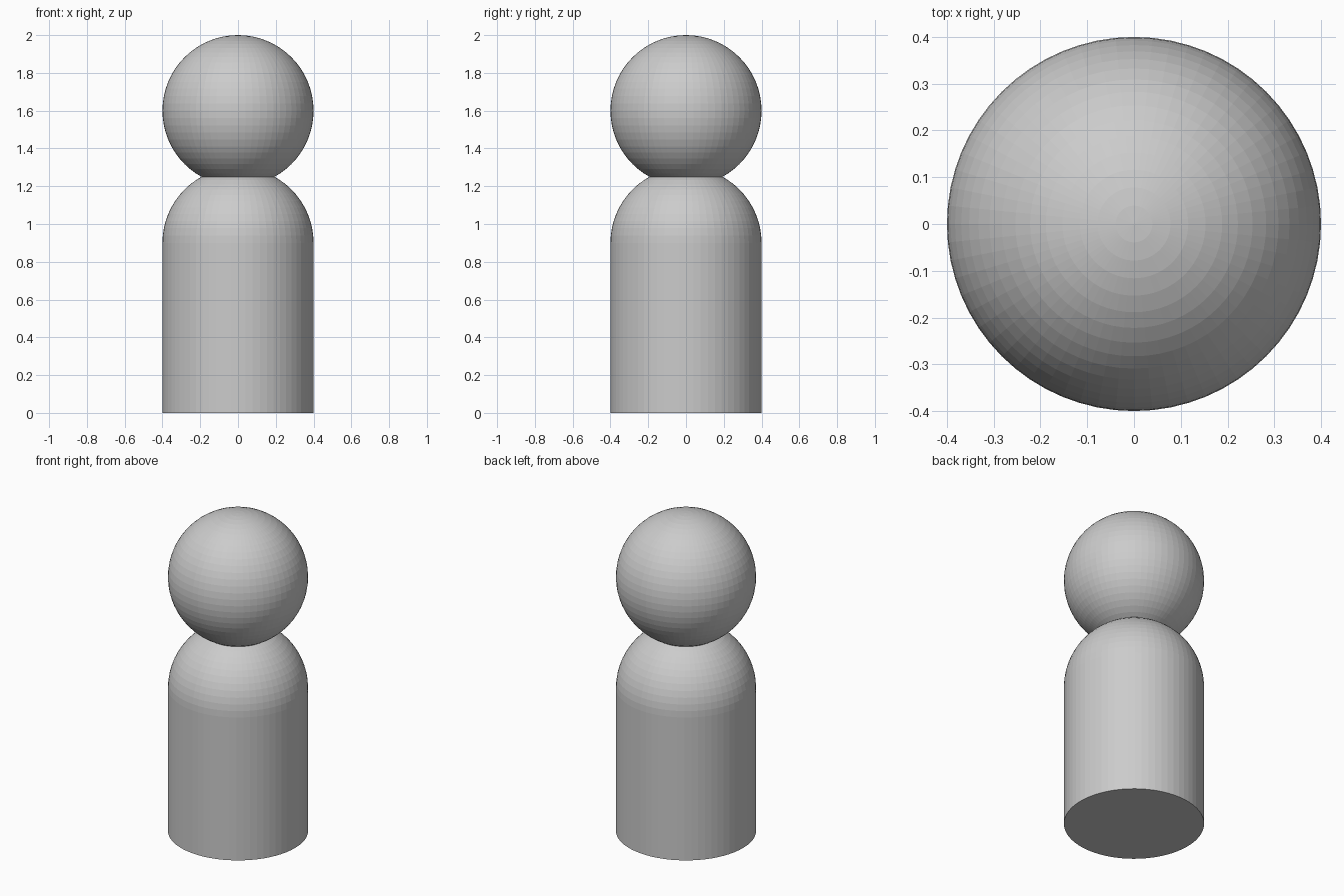
import bpy, math

if "Cube" in bpy.data.objects:
    bpy.data.objects.remove(bpy.data.objects["Cube"])

R = 0.4        # shared radius of body and head
SEG = 64       # sides around the axis
RINGS = 32     # bands from pole to pole
BODY_TOP = 0.9 # where the shoulders start to round off
HEAD_Z = 1.6   # head centre


def lathe(name, profile):
    """Spin (radius, z) points around z; zero radius makes a pole."""
    verts, rows, faces = [], [], []
    for r, z in profile:
        n = 1 if r < 1e-6 else SEG
        rows.append([len(verts) + i for i in range(n)])
        for i in range(n):
            a = 2 * math.pi * i / SEG
            verts.append((r * math.cos(a), r * math.sin(a), z))
    for low, high in zip(rows, rows[1:]):
        for i in range(SEG):
            j = (i + 1) % SEG
            if len(low) == 1:
                faces.append((low[0], high[j], high[i]))
            elif len(high) == 1:
                faces.append((low[i], low[j], high[0]))
            else:
                faces.append((low[i], low[j], high[j], high[i]))
    if len(rows[0]) > 1:
        faces.append(rows[0][::-1])
    mesh = bpy.data.meshes.new(name)
    mesh.from_pydata(verts, [], faces)
    obj = bpy.data.objects.new(name, mesh)
    bpy.context.collection.objects.link(obj)
    return obj


def arc(z, first, last):
    """Circle points between two latitude steps, measured from the lower pole."""
    angles = [math.pi * i / RINGS for i in range(first, last + 1)]
    return [(R * math.sin(t), z - R * math.cos(t)) for t in angles]


# Body: flat-bottomed cylinder with a domed top
lathe("body", [(R, 0)] + arc(BODY_TOP, RINGS // 2, RINGS))

# Head: ball sunk slightly into the dome
lathe("head", arc(HEAD_Z, 0, RINGS))
